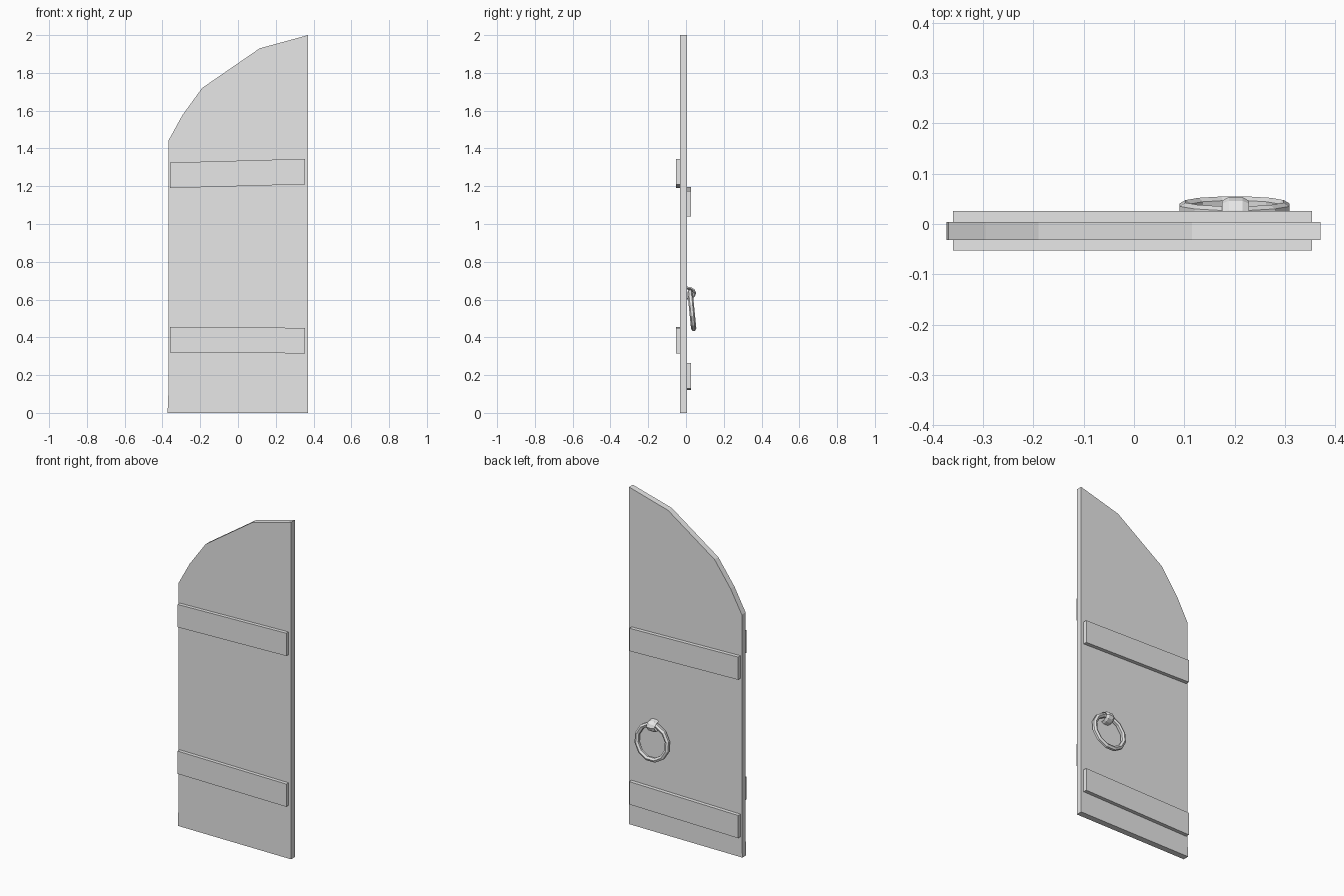
import bpy, bmesh, math
from mathutils import Vector

cube = bpy.data.objects.get("Cube")
if cube:
    bpy.data.objects.remove(cube, do_unlink=True)

grey = bpy.data.materials.new("plain grey")
grey.use_nodes = True
grey.diffuse_color = (0.8, 0.8, 0.8, 1)
grey.node_tree.nodes["Principled BSDF"].inputs["Base Color"].default_value = (0.8, 0.8, 0.8, 1)


def finish(name, bm):
    bmesh.ops.recalc_face_normals(bm, faces=bm.faces)
    mesh = bpy.data.meshes.new(name)
    bm.to_mesh(mesh)
    bm.free()
    mesh.materials.append(grey)
    obj = bpy.data.objects.new(name, mesh)
    bpy.context.collection.objects.link(obj)
    return obj


def panel(name, outline, y0, y1):
    """Extrude an x-z outline from y0 to y1."""
    bm = bmesh.new()
    face = bm.faces.new([bm.verts.new((x, y0, z)) for x, z in outline])
    ext = bmesh.ops.extrude_face_region(bm, geom=[face])
    moved = [v for v in ext["geom"] if isinstance(v, bmesh.types.BMVert)]
    bmesh.ops.translate(bm, verts=moved, vec=(0, y1 - y0, 0))
    return finish(name, bm)


def tube(name, path, tangents, side, half_width, half_depth, sides, closed):
    """Sweep an elliptical section along a planar path."""
    bm = bmesh.new()
    rings = []
    for p, t in zip(path, tangents):
        normal = side.cross(t).normalized()
        rings.append([bm.verts.new(p + side * half_width * math.cos(a) + normal * half_depth * math.sin(a))
                      for a in (math.tau * k / sides for k in range(sides))])
    pairs = list(zip(rings, rings[1:] + rings[:1]))
    for a, b in pairs if closed else pairs[:-1]:
        for k in range(sides):
            n = (k + 1) % sides
            bm.faces.new((a[k], a[n], b[n], b[k]))
    if not closed:
        bm.faces.new(rings[0])
        bm.faces.new(rings[-1])
    return finish(name, bm)


# Door leaf with a faceted half arch
FRONT, BACK = -0.032, 0.004
panel("door_leaf", [(-0.373, 0), (0.371, 0), (0.371, 2), (0.115, 1.93), (-0.19, 1.72),
                    (-0.295, 1.575), (-0.369, 1.44), (-0.369, 0.1)], FRONT, BACK)

# Slightly crooked cross battens: bottom height at the -x end and at the +x end
for name, z_a, z_b, y0, y1 in (
        ("front_upper_batten", 1.19, 1.21, -0.053, FRONT),
        ("front_lower_batten", 0.32, 0.315, -0.053, FRONT),
        ("back_upper_batten", 1.06, 1.04, BACK, 0.026),
        ("back_lower_batten", 0.12, 0.13, BACK, 0.026)):
    h = 0.135
    panel(name, [(-0.36, z_a), (0.354, z_b), (0.354, z_b + h), (-0.36, z_a + h)], y0, y1)

# Pull ring hanging at a slight tilt
tilt = 0.1
down = Vector((0, -math.sin(tilt), math.cos(tilt)))
across = Vector((1, 0, 0))
centre = Vector((0.2, 0.031, 0.543))
angles = [math.tau * (k + 0.5) / 12 for k in range(12)]
tube("pull_ring",
     [centre + 0.101 * (across * math.cos(a) + down * math.sin(a)) for a in angles],
     [down * math.cos(a) - across * math.sin(a) for a in angles],
     across.cross(down), 0.014, 0.014, 6, True)

# Curved staple holding the ring
angles = [math.pi * (0.5 - k / 6) for k in range(7)]
hub = Vector((0.202, 0.004, 0.634))
tube("ring_staple",
     [hub + Vector((0, 0.042 * math.cos(a), 0.027 * math.sin(a))) for a in angles],
     [Vector((0, 0.042 * math.sin(a), -0.027 * math.cos(a))) for a in angles],
     across, 0.027, 0.009, 6, False)
